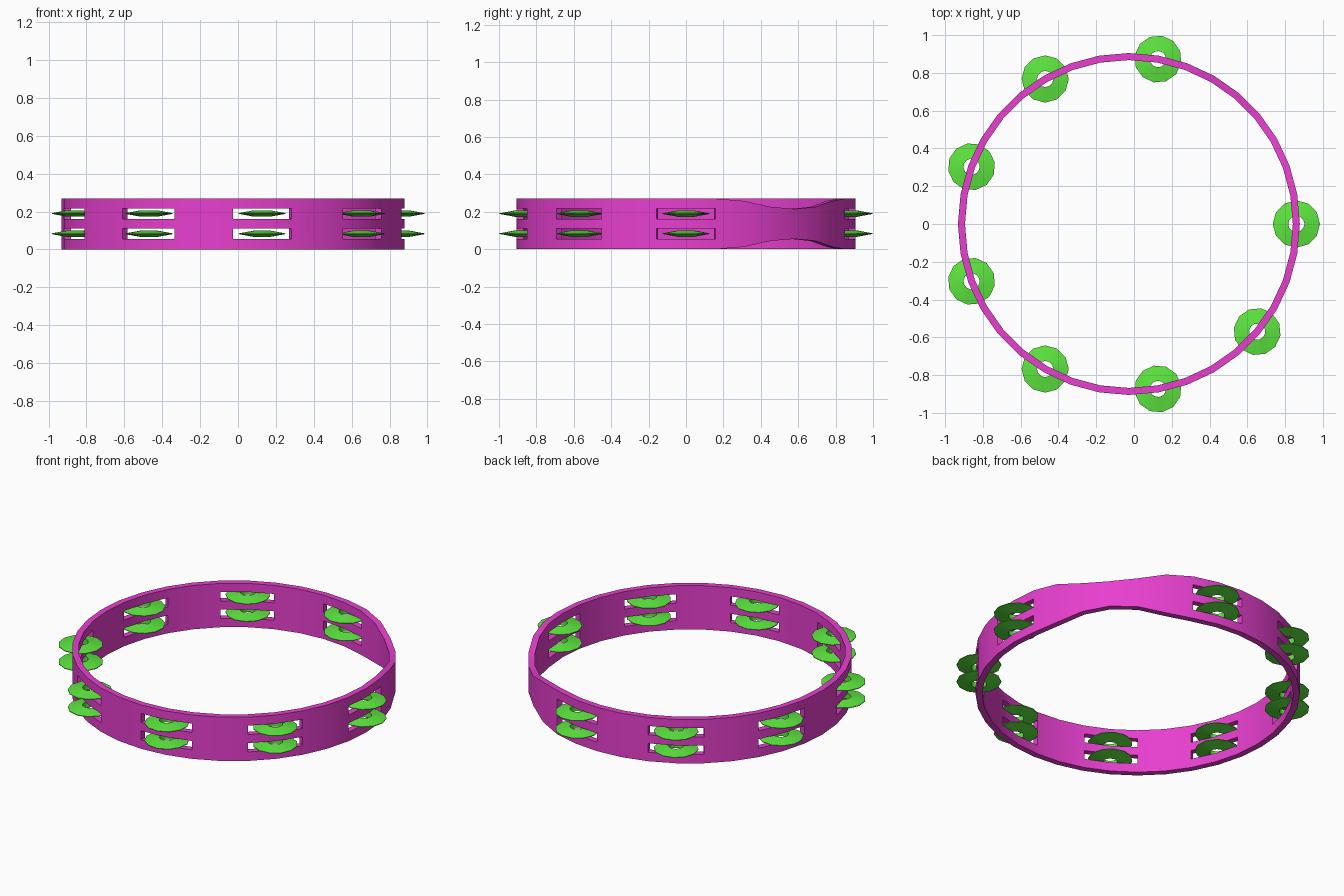
import bpy, bmesh
from math import sin, cos, radians, pi

if "Cube" in bpy.data.objects:
    bpy.data.objects.remove(bpy.data.objects["Cube"])

CX = -0.027                      # ring centre
R_OUT, THICK, SEGS = 0.905, 0.037, 36
LEVELS = [0.0, 0.055, 0.11, 0.162, 0.217, 0.27]
STATIONS = [0, 80, 120, 160, 200, 240, 280, 320]   # 40 degrees is the hand grip


def material(name, rgb):
    m = bpy.data.materials.new(name)
    m.diffuse_color = (*rgb, 1)
    m.use_nodes = True
    m.node_tree.nodes["Principled BSDF"].inputs["Base Color"].default_value = m.diffuse_color
    return m


def make_object(name, bm, mat):
    me = bpy.data.meshes.new(name)
    bm.to_mesh(me)
    bm.free()
    me.materials.append(mat)
    ob = bpy.data.objects.new(name, me)
    bpy.context.collection.objects.link(ob)
    return ob


def finish(ob):
    bpy.ops.object.select_all(action='DESELECT')
    ob.select_set(True)
    bpy.context.view_layer.objects.active = ob
    for mod in list(ob.modifiers):
        bpy.ops.object.modifier_apply(modifier=mod.name)
    bpy.ops.object.shade_smooth_by_angle(angle=radians(30))


magenta = material("frame_magenta", (0.8, 0.05, 0.62))
green = material("jingle_green", (0.11, 0.8, 0.05))

# Frame: outer skin with slots left open, narrowed at the grip
squeeze = {2: 0.012, 3: 0.044, 4: 0.055, 5: 0.044, 6: 0.012}
slots = {(a // 10 + d) % SEGS for a in STATIONS for d in (-1, 0)}
bm = bmesh.new()
grid = []
for i in range(SEGS):
    a = 2 * pi * i / SEGS
    s = 1 - 2 * squeeze.get(i, 0) / 0.27
    grid.append([bm.verts.new((CX + R_OUT * cos(a), R_OUT * sin(a), 0.135 + (z - 0.135) * s))
                 for z in LEVELS])
for i in range(SEGS):
    p, q = grid[i], grid[(i + 1) % SEGS]
    for k in range(5):
        if i in slots and k in (1, 3):
            continue
        bm.faces.new((p[k], q[k], q[k + 1], p[k + 1]))
frame = make_object("frame", bm, magenta)
sol = frame.modifiers.new("thickness", 'SOLIDIFY')
sol.thickness, sol.offset, sol.use_even_offset = THICK, -1, True
finish(frame)

# Jingles: thin double-domed discs with a centre hole, two per slot station
PROFILE = [(0.043, 0.017), (0.075, 0.011), (0.125, 0.002),
           (0.125, -0.002), (0.075, -0.011), (0.043, -0.017)]
SIDES = 12


def jingle(name, angle, z):
    bm = bmesh.new()
    rings = []
    for j in range(SIDES):
        a = 2 * pi * j / SIDES
        rings.append([bm.verts.new((r * cos(a), r * sin(a), h)) for r, h in PROFILE])
    n = len(PROFILE)
    for j in range(SIDES):
        p, q = rings[j], rings[(j + 1) % SIDES]
        for k in range(n):
            m = (k + 1) % n
            bm.faces.new((p[k], p[m], q[m], q[k]))
    bmesh.ops.recalc_face_normals(bm, faces=bm.faces)
    ob = make_object(name, bm, green)
    t = radians(angle)
    r = R_OUT - THICK / 2
    ob.location = (CX + r * cos(t), r * sin(t), z)
    ob.rotation_euler.z = t
    finish(ob)


for n, ang in enumerate(STATIONS):
    jingle(f"jingle_lower_{n + 1}", ang, 0.083)
    jingle(f"jingle_upper_{n + 1}", ang, 0.19)
